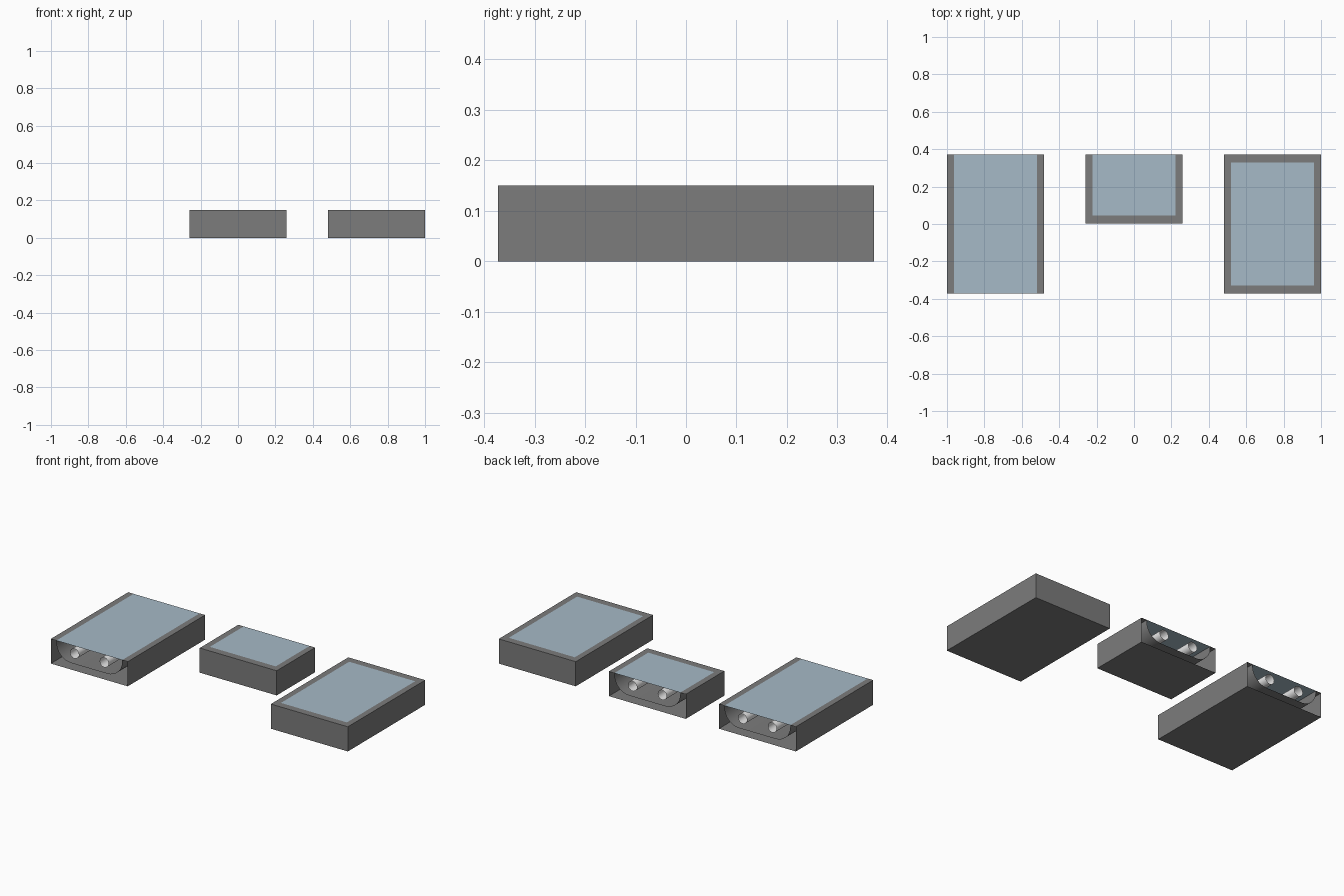
import bpy, bmesh, math

if "Cube" in bpy.data.objects:
    bpy.data.objects.remove(bpy.data.objects["Cube"])

def material(name, rgb):
    m = bpy.data.materials.new(name)
    m.diffuse_color = (*rgb, 1)
    m.use_nodes = True
    m.node_tree.nodes["Principled BSDF"].inputs["Base Color"].default_value = m.diffuse_color
    return m

GREY = material("grey_metal", (0.20, 0.20, 0.20))
BLUE = material("pale_blue_glass", (0.38, 0.49, 0.57))
WHITE = material("white_tube", (0.8, 0.8, 0.8))

W, H, L = 0.259, 0.15, 0.372      # half width, height, half length
RIM, END = 0.037, 0.044           # side and end rim widths
FLOOR, R = 0.04, 0.10             # trough floor height and corner radius

def mesh_object(name, bm, mat, smooth=False):
    me = bpy.data.meshes.new(name)
    bm.to_mesh(me)
    bm.free()
    me.materials.append(mat)
    ob = bpy.data.objects.new(name, me)
    bpy.context.collection.objects.link(ob)
    if smooth:
        bpy.context.view_layer.objects.active = ob
        ob.select_set(True)
        bpy.ops.object.shade_smooth_by_angle(angle=math.radians(35))
        ob.select_set(False)
    return ob

def face(bm, pts):
    bm.faces.new([bm.verts.new(p) for p in pts])

def flat(bm, x0, x1, y0, y1, z):
    face(bm, [(x0, y0, z), (x1, y0, z), (x1, y1, z), (x0, y1, z)])

def sweep(bm, profile, y0, y1, closed=False):
    a = [bm.verts.new((x, y0, z)) for x, z in profile]
    b = [bm.verts.new((x, y1, z)) for x, z in profile]
    n = len(profile)
    for i in range(n if closed else n - 1):
        j = (i + 1) % n
        bm.faces.new((a[i], a[j], b[j], b[i]))

def trough_profile(cx):
    w = W - RIM
    half = [(w, H)] + [(w - R + R * math.cos(t), FLOOR + R - R * math.sin(t))
                       for t in [math.pi / 2 * i / 8 for i in range(9)]]
    return [(cx - x, z) for x, z in half] + [(cx + x, z) for x, z in reversed(half)]

def light_box(name, cx, y0, y1, front_closed, back_closed):
    x0, x1 = cx - W, cx + W
    a = y0 + END if front_closed else y0
    b = y1 - END if back_closed else y1
    ends = [(y0, a, front_closed), (y1, b, back_closed)]

    # housing: floor, sides, top rim and closed ends
    bm = bmesh.new()
    sweep(bm, [(x0 + RIM, H), (x0, H), (x0, 0), (x1, 0), (x1, H), (x1 - RIM, H)], y0, y1)
    for outer, inner, closed in ends:
        if closed:
            face(bm, [(x0, outer, 0), (x1, outer, 0), (x1, outer, H), (x0, outer, H)])
            flat(bm, x0 + RIM, x1 - RIM, min(outer, inner), max(outer, inner), H)
    bmesh.ops.remove_doubles(bm, verts=bm.verts, dist=1e-5)
    bmesh.ops.recalc_face_normals(bm, faces=bm.faces)
    mesh_object(name + "_housing", bm, GREY)

    # curved reflector trough
    bm = bmesh.new()
    prof = trough_profile(cx)
    sweep(bm, prof, a, b)
    for outer, inner, closed in ends:
        if closed:
            face(bm, [(x, inner, z) for x, z in prof])
    mesh_object(name + "_reflector", bm, GREY, True)

    # pair of open tubes
    for side, s in (("left", -1), ("right", 1)):
        bm = bmesh.new()
        ring = [(cx + s * 0.1 + 0.03 * math.cos(t), 0.103 + 0.03 * math.sin(t))
                for t in [2 * math.pi * i / 24 for i in range(24)]]
        sweep(bm, ring, a, b, True)
        bmesh.ops.recalc_face_normals(bm, faces=bm.faces)
        mesh_object(f"{name}_{side}_tube", bm, WHITE, True)

    # glass panel
    bm = bmesh.new()
    flat(bm, x0 + RIM, x1 - RIM, a, b, H)
    mesh_object(name + "_glass", bm, BLUE)

light_box("open_section", -1 + W, -L, L, False, False)
light_box("end_section", 0, 0.002, L, True, False)
light_box("closed_section", 1 - W, -L, L, True, True)
